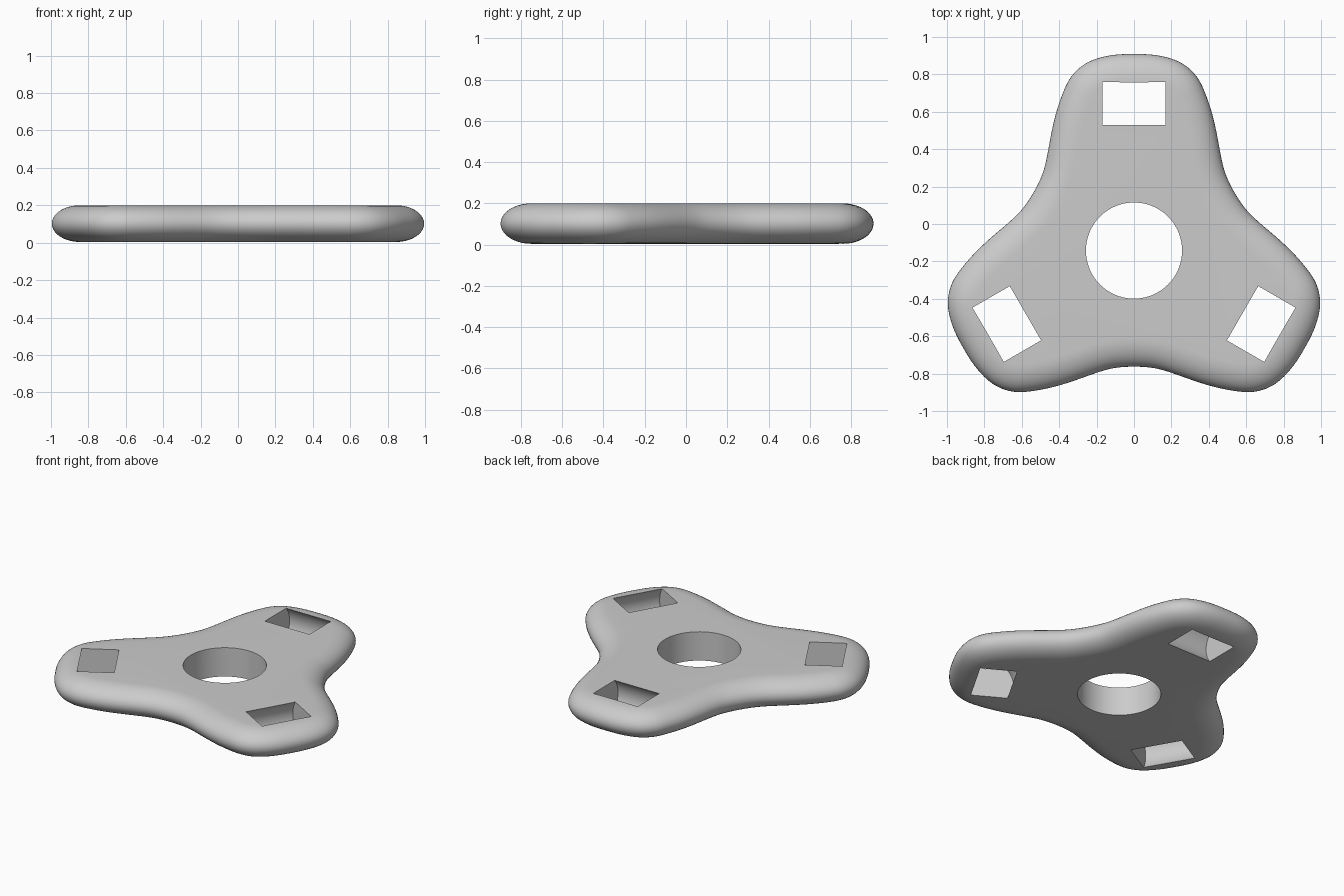
import bpy, bmesh
from math import sin, cos, tau, pi
from mathutils import Vector, Matrix

if "Cube" in bpy.data.objects:
    bpy.data.objects.remove(bpy.data.objects["Cube"])

HUB = Vector((0, -0.142, 0))   # centre of the threefold symmetry
MID, HALF = 0.102, 0.098       # mid height and half thickness
RIM = 0.15                     # width of the rounded rim

grey = bpy.data.materials.new("plain grey")
grey.use_nodes = True
grey.diffuse_color = (0.6, 0.6, 0.6, 1)
grey.node_tree.nodes["Principled BSDF"].inputs["Base Color"].default_value = (0.6, 0.6, 0.6, 1)


def make_object(name, bm):
    mesh = bpy.data.meshes.new(name)
    bm.to_mesh(mesh)
    bm.free()
    mesh.materials.append(grey)
    obj = bpy.data.objects.new(name, mesh)
    bpy.context.collection.objects.link(obj)
    return obj


def cutter(name, radius, depth, matrix):
    bm = bmesh.new()
    bmesh.ops.create_cone(bm, cap_ends=True, segments=96, radius1=radius,
                          radius2=radius, depth=depth, matrix=matrix)
    obj = make_object(name, bm)
    obj.hide_render = True
    return obj


# Outline: half an arm from tip to valley, mirrored and turned three times
half_arm = [(0, 1.051), (0.12, 1.047), (0.25, 1.011), (0.33, 0.94), (0.37, 0.87),
            (0.417, 0.741), (0.447, 0.604), (0.472, 0.464), (0.499, 0.384), (0.537, 0.31)]
arm = [Vector((-x, y, 0)) for x, y in half_arm[:0:-1]] + [Vector((x, y, 0)) for x, y in half_arm[:-1]]
control = [Matrix.Rotation(-k * tau / 3, 3, 'Z') @ p for k in range(3) for p in arm]

STEPS = 6
n = len(control)
outline = []
for i in range(n):
    a, b, c, d = (control[(i + k) % n] for k in (-1, 0, 1, 2))
    for s in range(STEPS):
        t = s / STEPS
        outline.append(b + 0.5 * t * (c - a + t * (2 * a - 5 * b + 4 * c - d + t * (3 * (b - c) + d - a))))
n = len(outline)
for _ in range(12):
    outline = [(outline[i - 1] + 2 * outline[i] + outline[(i + 1) % n]) / 4 for i in range(n)]
inward = []
for i in range(n):
    t = (outline[(i + 1) % n] - outline[i - 1]).normalized()
    inward.append(Vector((t.y, -t.x, 0)))

# Body: rings of the outline swept over a rounded rim profile
bm = bmesh.new()
RINGS = 20
rings = []
for r in range(RINGS + 1):
    angle = pi * r / RINGS - pi / 2
    offset = RIM * (1 - cos(angle))
    z = MID + HALF * sin(angle)
    rings.append([bm.verts.new(HUB + p + q * offset + Vector((0, 0, z)))
                  for p, q in zip(outline, inward)])
for low, high in zip(rings, rings[1:]):
    for i in range(n):
        j = (i + 1) % n
        bm.faces.new((low[i], low[j], high[j], high[i]))
bm.faces.new(rings[0])
bm.faces.new(rings[-1])
bmesh.ops.recalc_face_normals(bm, faces=bm.faces)
body = make_object("three_arm_body", bm)

# Round centre hole and a sideways barrel-shaped pocket in each arm
cutters = [cutter("centre_hole_cutter", 0.257, 1, Matrix.Translation(HUB))]
for k in range(3):
    place = (Matrix.Translation(HUB + Vector((0, 0, MID))) @ Matrix.Rotation(k * tau / 3, 4, 'Z')
             @ Matrix.Translation((0, 0.785, 0)) @ Matrix.Rotation(pi / 2, 4, 'Y'))
    cutters.append(cutter("pocket_cutter", 0.151, 0.335, place))

bpy.context.view_layer.objects.active = body
for tool in cutters:
    mod = body.modifiers.new(tool.name, 'BOOLEAN')
    mod.operation = 'DIFFERENCE'
    mod.solver = 'EXACT'
    mod.object = tool
    bpy.ops.object.modifier_apply(modifier=mod.name)
for tool in cutters:
    bpy.data.objects.remove(tool)

for obj in bpy.context.selected_objects:
    obj.select_set(False)
body.select_set(True)
bpy.ops.object.shade_smooth_by_angle(angle=0.5)
